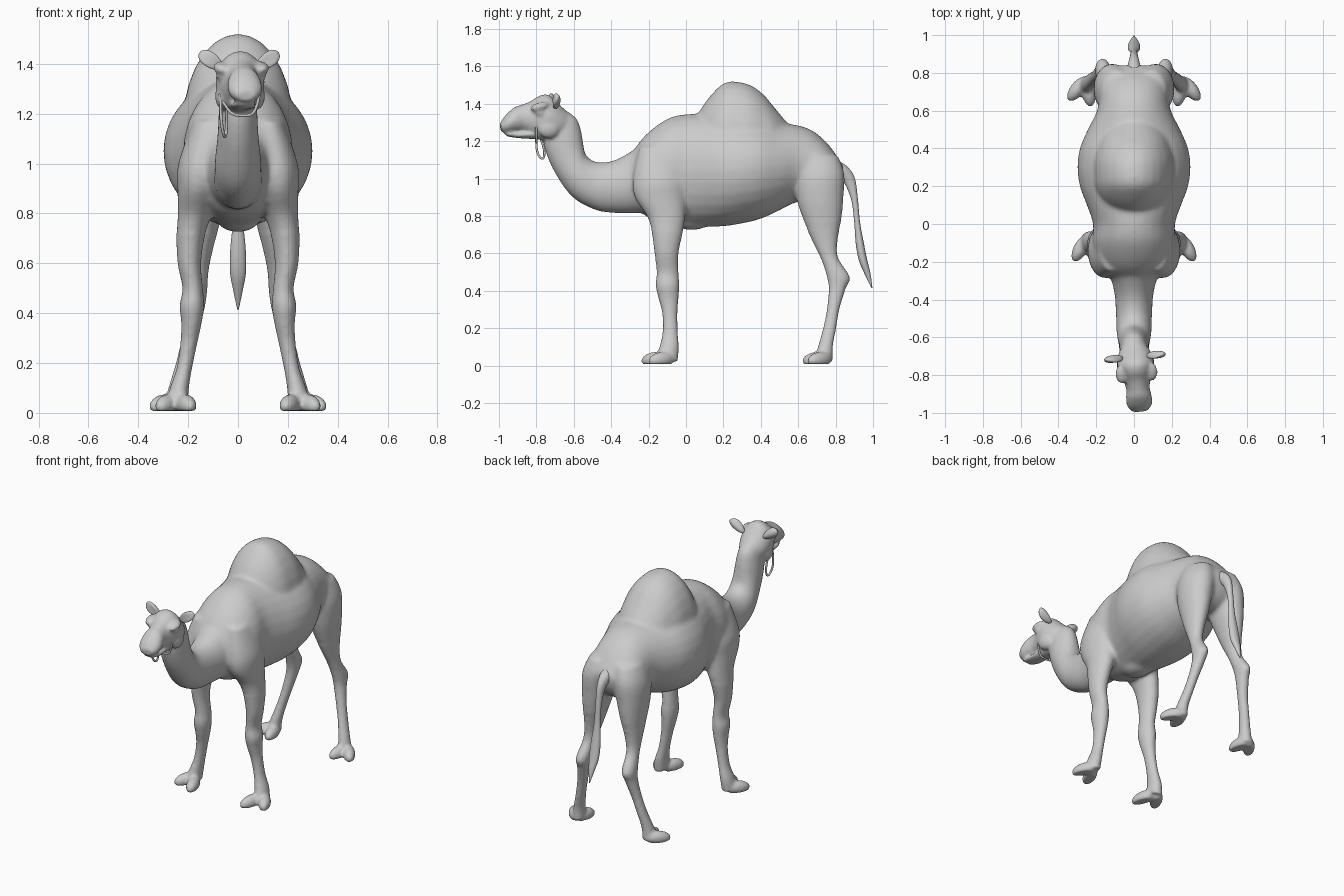
import bpy, bmesh, math
from mathutils import Vector, Matrix, Euler


def catmull(a, b, c, d, t):
    return 0.5 * (2*b + (c-a)*t + (2*a-5*b+4*c-d)*t*t + (3*b-a-3*c+d)*t**3)


def loft(bm, secs, side=1, steps=5, n=28):
    """Oval rings between two side-view outline points: (yA, zA, yB, zB, half_width, x)."""
    p = [tuple(s) + (0,) * (6 - len(s)) for s in secs]
    fine = []
    for i in range(len(p) - 1):
        q = [p[max(i-1, 0)], p[i], p[i+1], p[min(i+2, len(p)-1)]]
        fine += [[catmull(*v, k/steps) for v in zip(*q)] for k in range(steps)]
    fine.append(p[-1])
    rings = []
    for ya, za, yb, zb, w, x in fine:
        ring = []
        for k in range(n):
            c, s = math.cos(2*math.pi*k/n), math.sin(2*math.pi*k/n)
            ring.append(bm.verts.new((side*(x + w*s), (ya+yb)/2 + c*(ya-yb)/2,
                                      (za+zb)/2 + c*(za-zb)/2)))
        rings.append(ring)
    faces = [bm.faces.new(rings[0]), bm.faces.new(rings[-1][::-1])]
    for a, b in zip(rings, rings[1:]):
        faces += [bm.faces.new((a[k], b[k], b[(k+1) % n], a[(k+1) % n])) for k in range(n)]
    bmesh.ops.recalc_face_normals(bm, faces=faces)
    return [v for r in rings for v in r]


def blob(bm, loc, radii, rot=(0, 0, 0), floor=None):
    m = Matrix.Translation(loc) @ Euler(rot).to_matrix().to_4x4() @ Matrix.Diagonal((*radii, 1))
    vs = bmesh.ops.create_uvsphere(bm, u_segments=24, v_segments=16, radius=1, matrix=m)["verts"]
    if floor is not None:
        for v in vs:
            v.co.z = max(v.co.z, floor)
    return vs


def to_object(bm, name):
    me = bpy.data.meshes.new(name)
    bm.to_mesh(me)
    bm.free()
    ob = bpy.data.objects.new(name, me)
    bpy.context.collection.objects.link(ob)
    for f in me.polygons:
        f.use_smooth = True
    return ob


def turn_head(verts):
    # the head is turned slightly towards +x
    piv = Vector((0, -0.66, 0))
    m = Matrix.Translation(piv) @ Matrix.Rotation(0.1, 4, 'Z') @ Matrix.Translation(-piv)
    for v in verts:
        v.co = m @ v.co


bm = bmesh.new()
# torso
loft(bm, [(-.3, 1.12, -.28, .86, .12), (-.22, 1.23, -.2, .79, .195), (-.1, 1.32, -.1, .76, .22),
          (0, 1.345, 0, .745, .217), (.1, 1.345, .1, .742, .25), (.2, 1.34, .2, .745, .287),
          (.3, 1.34, .3, .76, .3), (.4, 1.33, .4, .785, .287), (.5, 1.3, .5, .83, .245),
          (.6, 1.285, .58, .87, .2), (.68, 1.255, .66, .88, .18), (.76, 1.185, .74, .88, .17),
          (.82, 1.1, .8, .92, .13), (.845, 1.06, .835, .98, .06)])
# hump
loft(bm, [(.04, 1.3, .04, 1.1, .06), (.09, 1.39, .09, .98, .14), (.14, 1.455, .14, .9, .185),
          (.2, 1.51, .2, .8, .215), (.26, 1.52, .26, .8, .22), (.34, 1.503, .34, .8, .22),
          (.41, 1.455, .41, .84, .2), (.47, 1.385, .47, .9, .18), (.54, 1.3, .54, 1, .12)])
# chest pad
blob(bm, (0, .03, .775), (.085, .1, .05))
# neck
loft(bm, [(-.15, 1.25, -.15, .82, .14), (-.28, 1.155, -.26, .815, .125), (-.38, 1.1, -.36, .815, .103),
          (-.47, 1.088, -.48, .83, .096), (-.53, 1.12, -.61, .905, .092), (-.548, 1.18, -.705, 1.04, .082),
          (-.56, 1.25, -.755, 1.16, .077), (-.585, 1.32, -.76, 1.23, .07), (-.65, 1.37, -.74, 1.28, .065)])
# skull and muzzle
head = loft(bm, [(-.6, 1.33, -.62, 1.24, .04), (-.66, 1.38, -.68, 1.21, .08), (-.73, 1.445, -.74, 1.205, .098),
                 (-.78, 1.445, -.79, 1.21, .09), (-.83, 1.415, -.84, 1.235, .07), (-.88, 1.395, -.87, 1.25, .062),
                 (-.92, 1.38, -.91, 1.25, .068), (-.965, 1.34, -.955, 1.245, .066), (-.997, 1.295, -.99, 1.25, .04)])
# lower jaw
head += loft(bm, [(-.76, 1.28, -.76, 1.205, .06), (-.84, 1.26, -.84, 1.213, .05),
                  (-.91, 1.25, -.91, 1.218, .05), (-.97, 1.25, -.965, 1.228, .035)])
for s in (-1, 1):
    # brows, eyes and cheeks
    head += blob(bm, (s*.078, -.79, 1.385), (.034, .05, .022), (.25, 0, 0))
    head += blob(bm, (s*.08, -.79, 1.355), (.022, .026, .022))
    head += blob(bm, (s*.065, -.74, 1.27), (.035, .06, .055))
turn_head(head)

for s in (-1, 1):
    # front leg
    loft(bm, [(-.25, 1.17, -.04, 1.17, .06, .12), (-.285, 1.0, 0, 1.0, .09, .15), (-.275, .9, 0, .9, .083, .16),
              (-.21, .8, -.005, .78, .067, .175), (-.185, .72, -.02, .7, .057, .19),
              (-.168, .6, -.04, .6, .047, .195), (-.157, .5, -.04, .5, .041, .182),
              (-.162, .43, -.036, .43, .049, .185), (-.147, .36, -.04, .36, .041, .187),
              (-.127, .28, -.046, .28, .034, .197), (-.125, .18, -.044, .18, .031, .215),
              (-.142, .1, -.038, .1, .038, .235), (-.16, .05, -.045, .02, .043, .245)], s)
    # hind leg
    loft(bm, [(.57, 1.12, .81, 1.13, .08, .09), (.575, 1.0, .847, 1.03, .1, .11), (.593, .88, .843, .9, .087, .125),
              (.63, .77, .832, .78, .067, .135), (.678, .66, .812, .68, .048, .145),
              (.722, .57, .812, .58, .038, .155), (.752, .48, .875, .475, .04, .165),
              (.763, .41, .853, .41, .036, .172), (.753, .3, .82, .3, .031, .195),
              (.733, .2, .803, .2, .029, .22), (.705, .1, .785, .1, .034, .245),
              (.69, .05, .785, .02, .04, .255)], s)
    # two-toed feet: x, y, outward turn
    for x, y, a in ((.283, -.13, .5), (.208, -.165, -.3), (.24, .698, -.15), (.3, .715, .65)):
        blob(bm, (s*x, y, .032), (.037, .078, .042), (.12, 0, s*a), .008)

body = to_object(bm, "camel_body")
bpy.context.view_layer.objects.active = body
body.select_set(True)

# fuse the parts into one skin
rm = body.modifiers.new("fuse", 'REMESH')
rm.mode = 'VOXEL'
rm.voxel_size = 0.0095
rm.use_smooth_shade = True
bpy.ops.object.modifier_apply(modifier="fuse")

# soften: heavily on the trunk, lightly elsewhere
trunk = body.vertex_groups.new(name="trunk")
trunk.add([v.index for v in body.data.vertices
           if v.co.z > 0.72 and -0.55 < v.co.y], 1.0, 'REPLACE')
for group, count in (("trunk", 22), ("", 4)):
    sm = body.modifiers.new("soften", 'SMOOTH')
    sm.factor = 0.5
    sm.iterations = count
    sm.vertex_group = group

# ears
for s, name in ((-1, "ear_left"), (1, "ear_right")):
    bm = bmesh.new()
    vs = blob(bm, (0, 0, 0), (.058, .02, .03))
    for v in vs:
        v.co.y += 0.012 * (1 - (v.co.z / .03)**2)
        v.co.z *= 1 + 4 * v.co.x
    m = Matrix.Translation((.112, -.715, 1.412)) @ Matrix.Rotation(-.6, 4, 'Y')
    for v in vs:
        v.co = m @ v.co
        v.co.x *= s
    turn_head(vs)
    bmesh.ops.recalc_face_normals(bm, faces=bm.faces)
    to_object(bm, name)

# tail with tuft
bm = bmesh.new()
loft(bm, [(.79, 1.1, .76, 1.0, .045), (.85, 1.075, .815, 1.0, .035), (.9, 1.01, .85, .97, .024),
          (.918, .9, .885, .88, .019), (.93, .77, .9, .76, .021), (.95, .66, .908, .65, .031),
          (.968, .57, .925, .56, .032), (.985, .5, .955, .49, .02), (.997, .415, .992, .415, .003)])
to_object(bm, "tail")


# halter loop and rein under the jaw
def cord(name, pts, r):
    cu = bpy.data.curves.new(name, 'CURVE')
    cu.dimensions = '3D'
    cu.bevel_depth = r
    cu.bevel_resolution = 3
    sp = cu.splines.new('NURBS')
    sp.points.add(len(pts) - 1)
    for p, c in zip(sp.points, pts):
        p.co = (*c, 1)
    sp.use_endpoint_u = True
    sp.order_u = 3
    bpy.context.collection.objects.link(bpy.data.objects.new(name, cu))


cord("halter_loop", [(-.07, -.79, 1.27), (-.07, -.805, 1.19), (-.06, -.79, 1.12), (-.05, -.76, 1.1),
                     (-.045, -.755, 1.16), (-.045, -.78, 1.22)], .006)
cord("halter_strap", [(.085, -.8, 1.28), (.075, -.8, 1.2), (.02, -.8, 1.19), (-.04, -.8, 1.2),
                      (-.075, -.79, 1.28)], .006)
